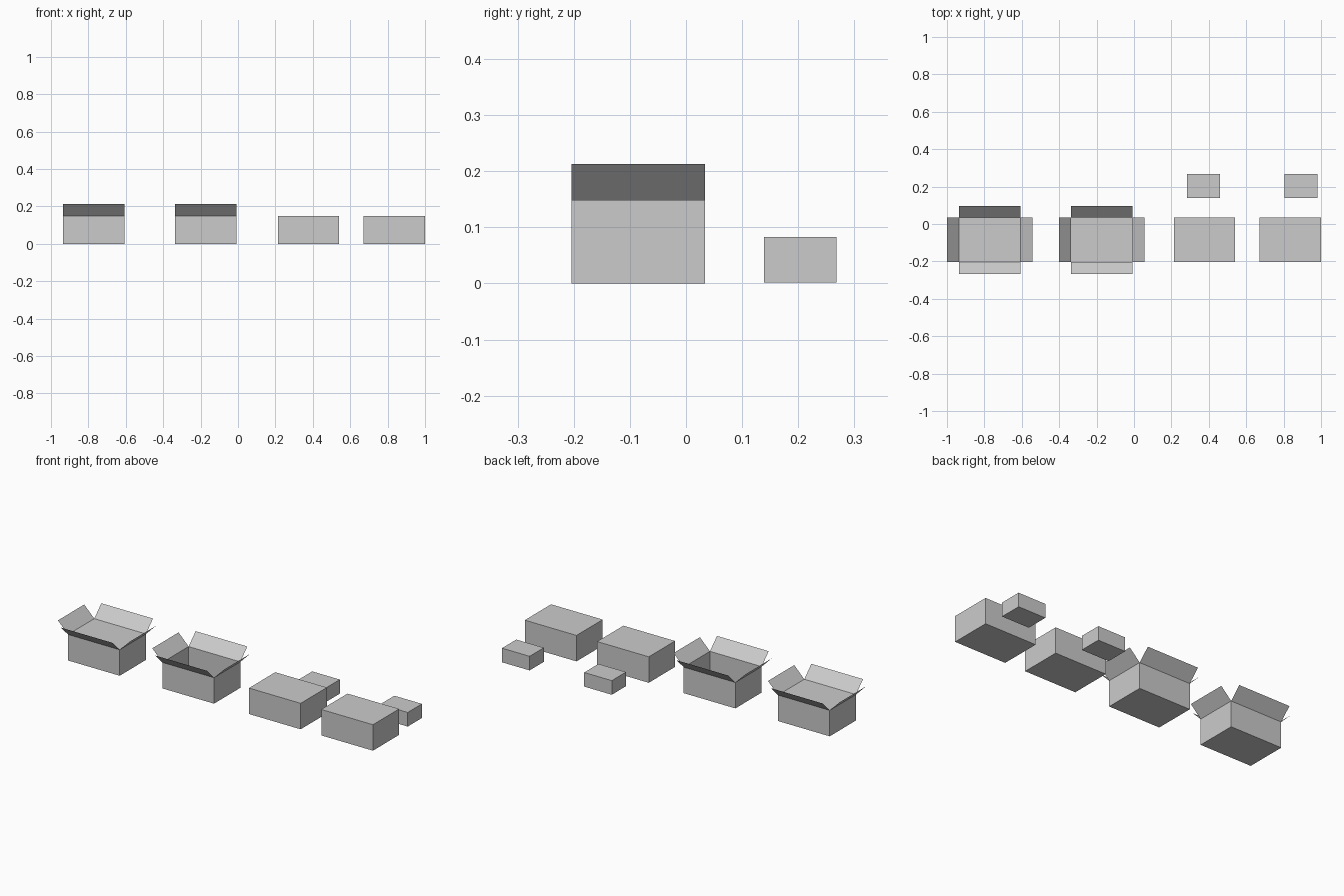
import bpy, bmesh
from mathutils import Vector

if "Cube" in bpy.data.objects:
    bpy.data.objects.remove(bpy.data.objects["Cube"])

BIG = (0.328, 0.238, 0.149)
SMALL = (0.175, 0.129, 0.081)
FLAP = 0.064
BIG_Y = -0.0855
SMALL_Y = 0.2035


def carton(name, x, y, size, z=0.0, flaps=False, top=True):
    """Thin-walled box, optionally with open flaps leaning out 45 degrees."""
    bm = bmesh.new()
    bmesh.ops.create_cube(bm, size=1)
    for v in bm.verts:
        v.co = Vector(((v.co.x) * size[0], v.co.y * size[1], (v.co.z + 0.5) * size[2]))
    lid = max(bm.faces, key=lambda f: f.calc_center_median().z)
    rim = list(lid.edges)
    # flaps: one quad hinged on each rim edge
    if flaps:
        for e in rim:
            a, b = e.verts
            out = (a.co + b.co) / 2
            out.z = 0
            step = out.normalized() * FLAP + Vector((0, 0, FLAP))
            c, d = bm.verts.new(b.co + step), bm.verts.new(a.co + step)
            bm.faces.new((a, b, c, d))
    # open top
    if not top:
        bmesh.ops.delete(bm, geom=[lid], context='FACES_ONLY')
    mesh = bpy.data.meshes.new(name)
    bm.to_mesh(mesh)
    bm.free()
    ob = bpy.data.objects.new(name, mesh)
    ob.location = (x, y, z)
    bpy.context.collection.objects.link(ob)
    return ob


# open cartons: one filled to the rim, one empty
carton("filled_open_box", -0.772, BIG_Y, BIG, flaps=True)
carton("empty_open_box", -0.173, BIG_Y, BIG, flaps=True, top=False)

# closed large cartons
for i, x in enumerate((0.377, 0.836)):
    carton(f"closed_box_{i + 1}", x, BIG_Y, BIG)

# closed small cartons behind
for i, x in enumerate((0.371, 0.893)):
    carton(f"small_box_{i + 1}", x, SMALL_Y, SMALL, z=0.002)
